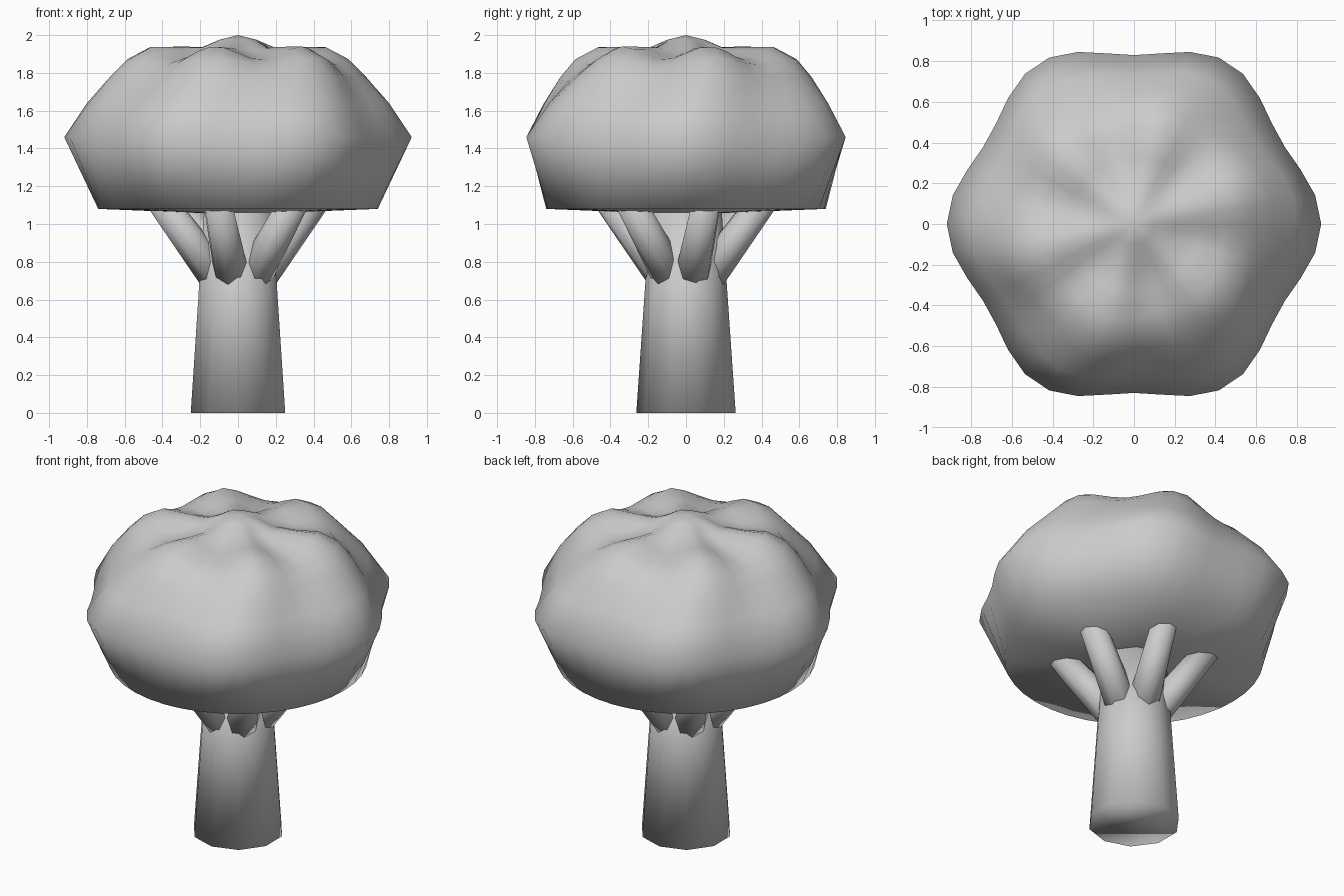
import bpy, bmesh, math
from mathutils import Vector

if "Cube" in bpy.data.objects:
    bpy.data.objects.remove(bpy.data.objects["Cube"])

grey = bpy.data.materials.new("plain grey")
grey.diffuse_color = (0.6, 0.6, 0.6, 1)
grey.use_nodes = True
grey.node_tree.nodes["Principled BSDF"].inputs["Base Color"].default_value = grey.diffuse_color


def finish(name, bm):
    bmesh.ops.recalc_face_normals(bm, faces=bm.faces)
    for f in bm.faces:
        f.smooth = True
    me = bpy.data.meshes.new(name)
    bm.to_mesh(me)
    bm.free()
    me.materials.append(grey)
    ob = bpy.data.objects.new(name, me)
    bpy.context.collection.objects.link(ob)
    return ob


def tapered_stem(name, start, end, r1, r2, sides):
    start, end = Vector(start), Vector(end)
    axis = end - start
    bm = bmesh.new()
    bmesh.ops.create_cone(bm, cap_ends=True, segments=sides,
                          radius1=r1, radius2=r2, depth=axis.length)
    ob = finish(name, bm)
    ob.location = (start + end) / 2
    ob.rotation_euler = axis.to_track_quat('Z', 'Y').to_euler()
    return ob


# Trunk: ten sides, one corner on the y axis
trunk = tapered_stem("trunk", (0, 0, 0), (0, 0, 1.1), 0.263, 0.187, 10)
trunk.rotation_euler = (0, 0, 0)

# Six branches fanning out into the canopy
for i in range(6):
    a = math.radians(15 + 60 * i)
    c, s = math.cos(a), math.sin(a)
    tapered_stem(f"branch_{i + 1}", (0.07 * c, 0.07 * s, 0.66),
                 (0.43 * c, 0.43 * s, 1.13), 0.1, 0.077, 8)

# Canopy: rings of (radius, height, radius swell, height swell, lobe angle)
RINGS = [
    (0.74, 1.08, 0.0, 0.0, 0),
    (0.875, 1.46, 0.045, 0.0, 0),
    (0.765, 1.64, 0.038, 0.0, 4),
    (0.65, 1.78, 0.037, 0.0, 12),
    (0.565, 1.86, 0.035, 0.015, 15),
    (0.46, 1.905, 0.02, 0.035, 15),
    (0.33, 1.91, 0.0, 0.028, 15),
    (0.2, 1.925, 0.0, 0.01, 15),
    (0.1, 1.975, 0.0, 0.0, 0),
]
SEG = 40
bm = bmesh.new()
rows = []
for r, z, dr, dz, phase in RINGS:
    row = []
    for i in range(SEG):
        a = 2 * math.pi * i / SEG
        w = math.cos(6 * (a - math.radians(phase)))
        row.append(bm.verts.new(((r + dr * w) * math.cos(a),
                                 (r + dr * w) * math.sin(a), z + dz * w)))
    rows.append(row)
bottom = bm.verts.new((0, 0, 1.05))
top = bm.verts.new((0, 0, 2.0))
for i in range(SEG):
    j = (i + 1) % SEG
    bm.faces.new((bottom, rows[0][j], rows[0][i]))
    bm.faces.new((top, rows[-1][i], rows[-1][j]))
    for lo, hi in zip(rows, rows[1:]):
        bm.faces.new((lo[i], lo[j], hi[j], hi[i]))
finish("canopy", bm)
